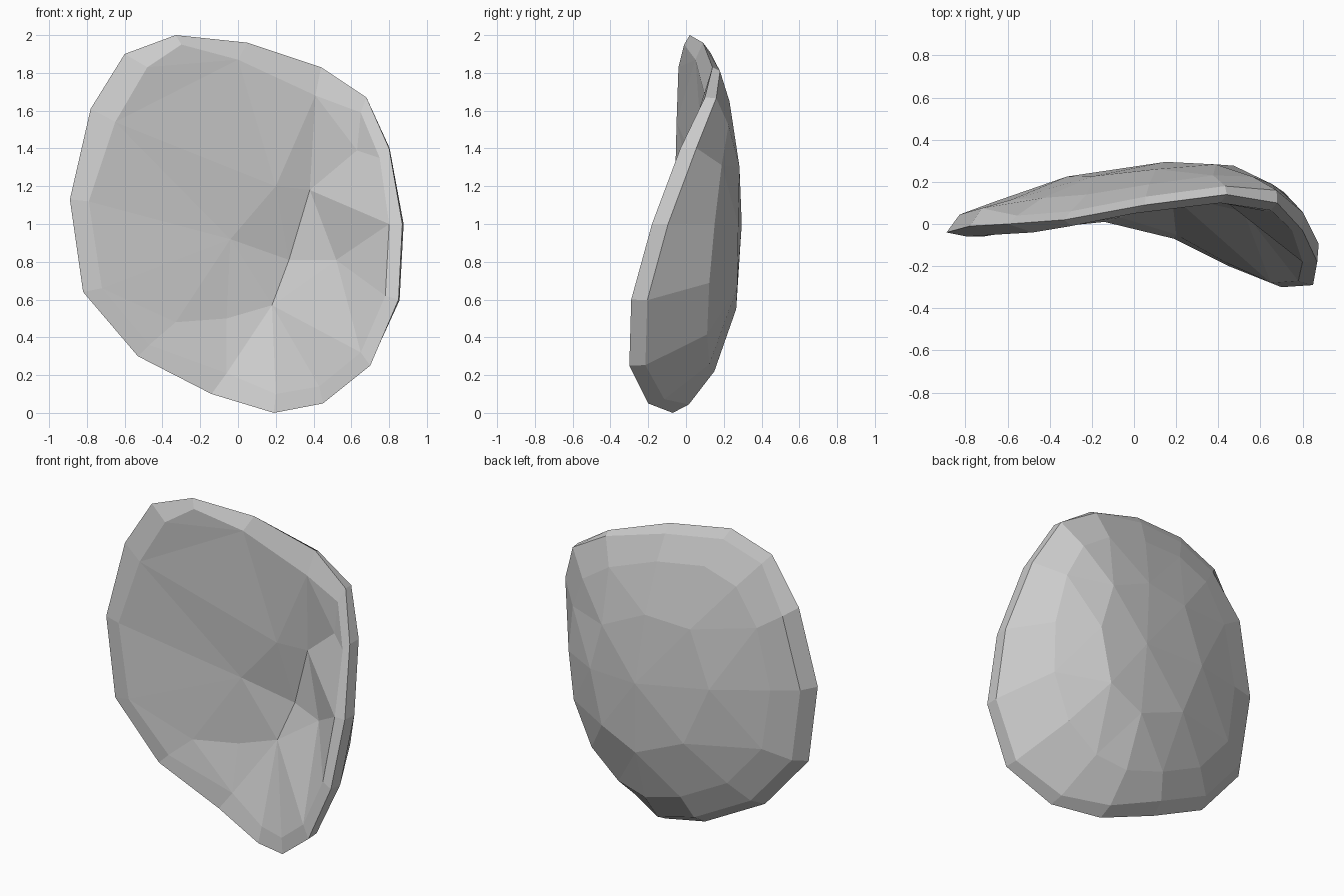
import bpy, bmesh
from mathutils import Vector
from mathutils.geometry import delaunay_2d_cdt

if "Cube" in bpy.data.objects:
    bpy.data.objects.remove(bpy.data.objects["Cube"])

# Front edge of the shell, clockwise from the top (x, y, z)
RIM = [(-.33, .02, 2), (.05, .09, 1.96), (.44, .14, 1.83), (.68, .10, 1.67),
       (.80, -.03, 1.40), (.87, -.18, 1.0), (.85, -.29, .60), (.70, -.30, .25),
       (.45, -.20, .05), (.19, -.07, 0), (-.14, .01, .10), (-.53, -.03, .30),
       (-.82, -.05, .64), (-.89, -.04, 1.13), (-.78, -.01, 1.61), (-.60, .0, 1.90)]
# Inner lip where the bevelled border meets the hollow
LIP = [(-.30, -.01, 1.95), (.0, .05, 1.87), (.41, .10, 1.68), (.65, .065, 1.59),
       (.75, -.03, 1.35), (.80, -.18, 1.0), (.78, -.27, .62), (.65, -.28, .32),
       (.43, -.18, .14), (.20, -.05, .10), (-.06, .03, .21), (-.47, -.02, .36),
       (-.72, -.06, .66), (-.79, -.06, 1.12), (-.65, -.05, 1.54), (-.48, -.04, 1.83)]
# Folds of the hollow: a flat upper left, a valley on the right
HOLLOW = [(-.04, .09, .92), (.20, .10, 1.20), (.38, .15, 1.18), (.27, .18, .81),
          (.18, .135, .57), (-.06, .09, .50), (-.33, .02, .48), (.52, .06, .81),
          (.63, .06, 1.39)]
BACK = (.15, .295, 1.0)     # rearmost point of the outside

bm = bmesh.new()


def ring(points):
    return [bm.verts.new(p) for p in points]


def bridge(a, b):
    """Join two rings of equal count, or a ring to one of half its count."""
    n, m = len(a), len(b)
    for i in range(m):
        j = (i + 1) % m
        if n == m:
            bm.faces.new((a[i], a[j], b[j], b[i]))
        else:
            p, q, r = a[2 * i], a[2 * i + 1], a[(2 * i + 2) % n]
            for tri in ((p, q, b[i]), (q, b[j], b[i]), (q, r, b[j])):
                bm.faces.new(tri)


rim, lip = ring(RIM), ring(LIP)
bridge(rim, lip)

# Hollow inside: triangulated across the lip, keeping the main crease
inner = lip + ring(HOLLOW)
n = len(LIP)
edges = [(i, (i + 1) % n) for i in range(n)] + [(2, n + 1), (n + 1, n)]
tris = delaunay_2d_cdt([Vector((v.co.x, v.co.z)) for v in inner], edges, [], 1, 1e-5)
for f in tris[2]:
    bm.faces.new([inner[tris[3][i][0]] for i in f])

# Outer border wall, upright on the right side and thin along the top
wall = []
for x, y, z in RIM:
    s = .94 + .08 * max(0, x)
    depth = .04 if z > 1.75 else .06 if z > 1.65 else .085
    wall.append((BACK[0] + (x - BACK[0]) * s, y + depth, 1 + (z - 1) * s))
wall = ring(wall)
bridge(rim, wall)


# Domed back, fuller toward the right
def back_ring(points, t, soft):
    out = []
    for x, y, z in points:
        k = 2.9 + 2.2 * max(0, x) + .6 * min(0, x) - .4 * (z - 1)
        out.append((BACK[0] + (x - BACK[0]) * t,
                    y + (BACK[1] - y) * (1 - t ** (k * soft)),
                    BACK[2] + (z - BACK[2]) * t))
    return ring(out)


shoulder = back_ring(RIM, .78, 1)
bridge(wall, shoulder)
crown = back_ring(RIM[1::2], .45, .85)
bridge(shoulder[1:] + shoulder[:1], crown)
tip = bm.verts.new(BACK)
for i in range(len(crown)):
    bm.faces.new((crown[i - 1], crown[i], tip))

bmesh.ops.recalc_face_normals(bm, faces=bm.faces)
mesh = bpy.data.meshes.new("curved_shell")
bm.to_mesh(mesh)
bm.free()
shell = bpy.data.objects.new("curved_shell", mesh)
bpy.context.collection.objects.link(shell)

grey = bpy.data.materials.new("plain grey")
grey.diffuse_color = (.6, .6, .6, 1)
grey.use_nodes = True
grey.node_tree.nodes["Principled BSDF"].inputs["Base Color"].default_value = grey.diffuse_color
mesh.materials.append(grey)
